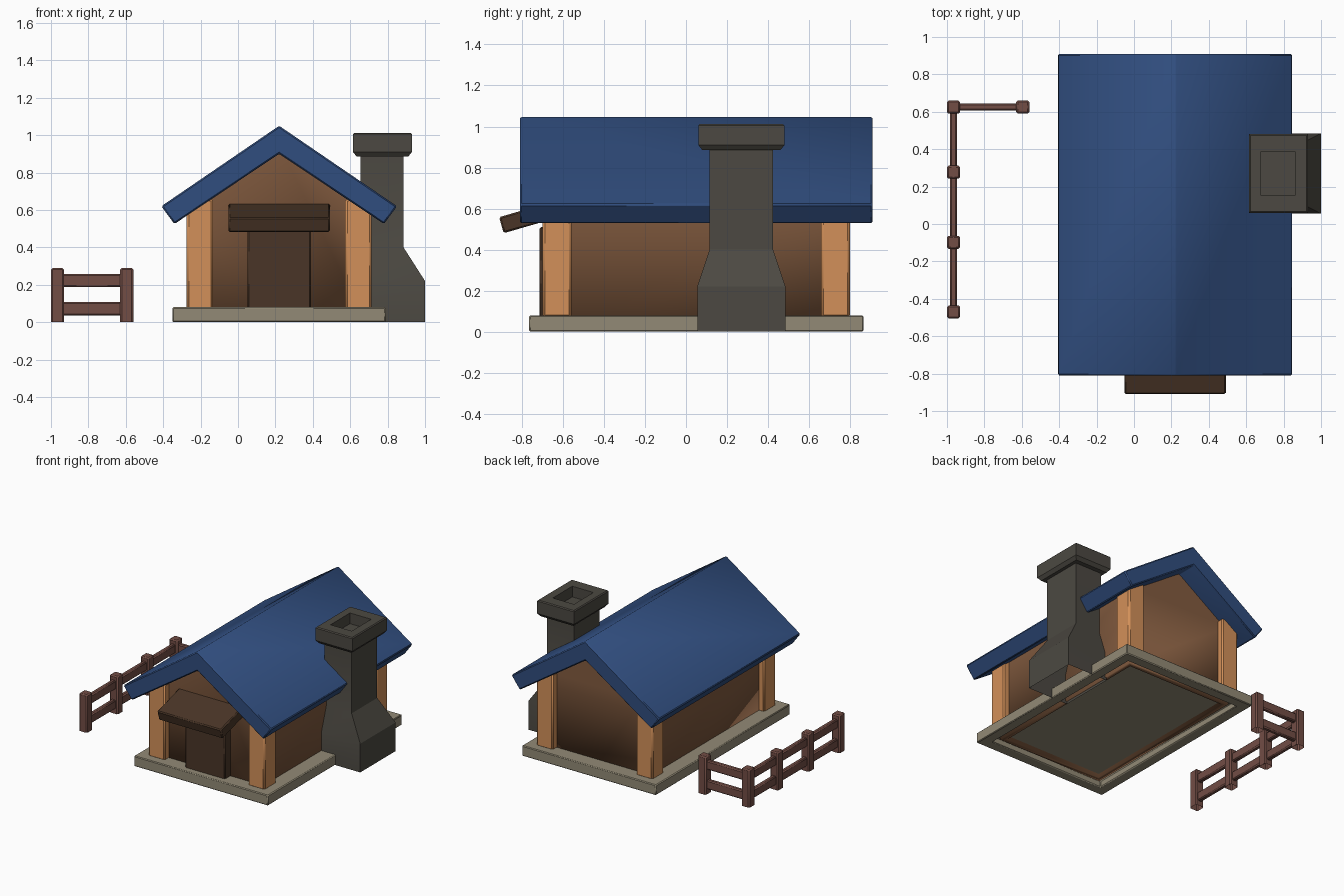
import bpy, bmesh, math
from mathutils import Vector, Matrix

if "Cube" in bpy.data.objects:
    bpy.data.objects.remove(bpy.data.objects["Cube"])

CX, CY = 0.22, 0.05   # centre of the house


def material(name, rgb):
    m = bpy.data.materials.new(name)
    m.diffuse_color = (*rgb, 1)
    m.use_nodes = True
    m.node_tree.nodes["Principled BSDF"].inputs["Base Color"].default_value = m.diffuse_color
    return m


BLUE = material("blue_roof", (0.030, 0.075, 0.210))
BROWN = material("wall_brown", (0.225, 0.105, 0.050))
ORANGE = material("timber", (0.65, 0.28, 0.10))
DARK = material("dark_wood", (0.068, 0.036, 0.020))
STONE = material("pale_stone", (0.29, 0.255, 0.18))
SOOT = material("chimney_stone", (0.072, 0.066, 0.054))
FENCE = material("fence_wood", (0.17, 0.075, 0.060))


def finish(bm, name, mat, bevel=0.0, angle=30):
    bmesh.ops.recalc_face_normals(bm, faces=bm.faces)
    me = bpy.data.meshes.new(name)
    bm.to_mesh(me)
    bm.free()
    me.materials.append(mat)
    ob = bpy.data.objects.new(name, me)
    bpy.context.collection.objects.link(ob)
    if bevel:
        b = ob.modifiers.new("bevel", 'BEVEL')
        b.width, b.segments = bevel, 1
    bpy.ops.object.select_all(action='DESELECT')
    ob.select_set(True)
    bpy.context.view_layer.objects.active = ob
    bpy.ops.object.shade_smooth_by_angle(angle=math.radians(angle))
    return ob


def drop_bottom(bm):
    bm.normal_update()
    z = min(v.co.z for v in bm.verts)
    low = [f for f in bm.faces if all(v.co.z < z + 1e-4 for v in f.verts)]
    bmesh.ops.delete(bm, geom=low, context='FACES_ONLY')


def box_bm(lo, hi):
    lo, hi = Vector(lo), Vector(hi)
    bm = bmesh.new()
    bmesh.ops.create_cube(bm, size=1, matrix=Matrix.Translation((lo + hi) / 2)
                          @ Matrix.Diagonal((*(hi - lo), 1)))
    return bm


def box(name, lo, hi, mat, bevel=0.0, open_bottom=False, angle=30):
    bm = box_bm(lo, hi)
    if open_bottom:
        drop_bottom(bm)
    return finish(bm, name, mat, bevel, angle)


def prism_bm(pts, y0, y1):
    bm = bmesh.new()
    f = bm.faces.new([bm.verts.new((x, y0, z)) for x, z in pts])
    r = bmesh.ops.extrude_face_region(bm, geom=[f])
    bmesh.ops.translate(bm, vec=(0, y1 - y0, 0),
                        verts=[v for v in r["geom"] if isinstance(v, bmesh.types.BMVert)])
    return bm


# Roof: folded slab with a soft ridge
half = [(0.63, 0.62), (0.56, 0.525)]
roof = [(CX, 1.05)] + [(CX + x, z) for x, z in half] + [(CX, 0.90)] \
    + [(CX - x, z) for x, z in reversed(half)]
finish(prism_bm(roof, -0.81, 0.91), "roof", BLUE, 0.008, 75)

# Gabled walls, open below with thickness inwards
walls = [(CX - 0.45, 0.02), (CX + 0.45, 0.02), (CX + 0.45, 0.64),
         (CX, 0.95), (CX - 0.45, 0.64)]
bm = prism_bm(walls, CY - 0.70, CY + 0.70)
drop_bottom(bm)
ob = finish(bm, "walls", BROWN)
s = ob.modifiers.new("thickness", 'SOLIDIFY')
s.thickness, s.offset = 0.05, -1

# Foundation slab, hollow underneath
bm = box_bm((-0.35, -0.765, 0), (0.79, 0.865, 0.08))
bm.normal_update()
bottom = [f for f in bm.faces if f.normal.z < -0.9]
bmesh.ops.inset_region(bm, faces=bottom, thickness=0.115)
r = bmesh.ops.extrude_face_region(bm, geom=bottom)
bmesh.ops.translate(bm, vec=(0, 0, 0.05),
                    verts=[v for v in r["geom"] if isinstance(v, bmesh.types.BMVert)])
bmesh.ops.delete(bm, geom=bottom, context='FACES_ONLY')
finish(bm, "foundation", STONE, 0.006)

# Corner posts
for i, sx in enumerate((-1, 1)):
    for j, sy in enumerate((-1, 1)):
        x, y = CX + sx * 0.424, CY + sy * 0.678
        box(f"corner_post_{i}{j}", (x - 0.071, y - 0.071, 0.07),
            (x + 0.071, y + 0.071, 0.66), ORANGE, 0.012, angle=50)

# Door and sloping canopy
box("door", (0.05, -0.715, 0.07), (0.39, -0.62, 0.51), DARK, 0.008)
bm = box_bm((-0.272, -0.14, -0.0405), (0.272, 0.14, 0.0405))
bm.transform(Matrix.Translation((CX, -0.765, 0.558)) @ Matrix.Rotation(math.radians(16), 4, 'X'))
finish(bm, "door_canopy", DARK, 0.008)

# Chimney: stacked rectangular rings (x0, x1, half depth, z), ending inside the flue
YC = 0.27
rings = [(0.655, 1.0, 0.215, 0), (0.655, 1.0, 0.215, 0.22), (0.655, 0.885, 0.155, 0.40),
         (0.655, 0.885, 0.155, 0.885), (0.635, 0.91, 0.19, 0.885), (0.615, 0.93, 0.21, 0.91),
         (0.615, 0.93, 0.21, 1.005), (0.622, 0.923, 0.203, 1.012),
         (0.68, 0.86, 0.118, 1.012), (0.68, 0.86, 0.118, 0.93)]
bm = bmesh.new()
prev = None
for x0, x1, d, z in rings:
    ring = [bm.verts.new(p) for p in ((x0, YC - d, z), (x1, YC - d, z),
                                      (x1, YC + d, z), (x0, YC + d, z))]
    if prev:
        for k in range(4):
            bm.faces.new((prev[k], prev[k - 3], ring[k - 3], ring[k]))
    prev = ring
bm.faces.new(prev)
finish(bm, "chimney", SOOT)

# Fence posts and pairs of rails between them
posts = [(-0.595, 0.625), (-0.965, 0.625), (-0.965, 0.277), (-0.965, -0.098), (-0.965, -0.47)]
for i, (x, y) in enumerate(posts):
    box(f"fence_post_{i}", (x - 0.035, y - 0.035, 0), (x + 0.035, y + 0.035, 0.29),
        FENCE, 0.009, True, 50)
for i, (a, b) in enumerate(zip(posts, posts[1:])):
    lo = [min(a[k], b[k]) - (0.018 if a[k] == b[k] else -0.02) for k in (0, 1)]
    hi = [max(a[k], b[k]) + (0.018 if a[k] == b[k] else -0.02) for k in (0, 1)]
    for j, z in enumerate((0.037, 0.187)):
        box(f"fence_rail_{i}{j}", (*lo, z), (*hi, z + 0.07), FENCE, 0.008, angle=50)
